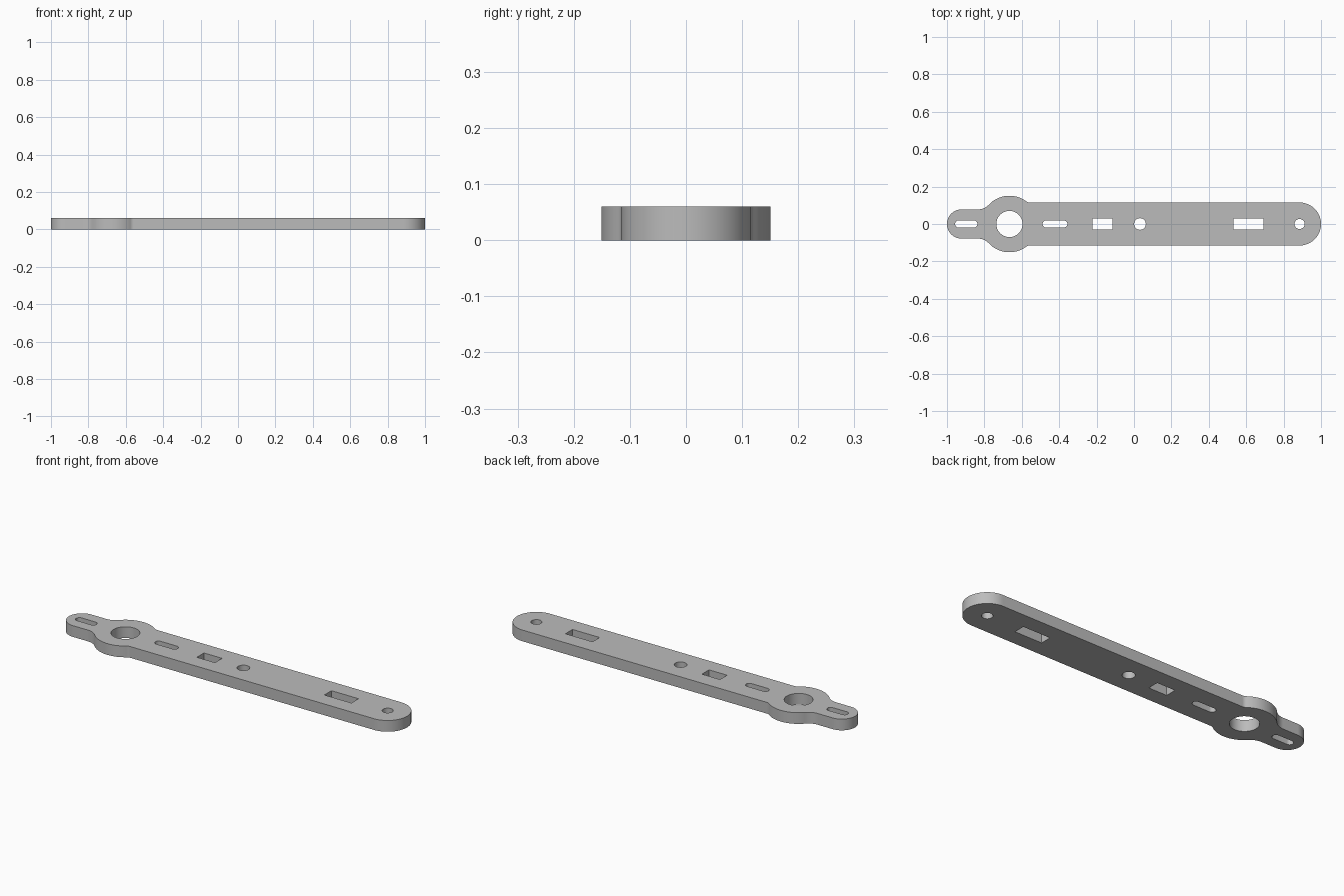
import bpy
import bmesh
from math import sin, cos, pi, sqrt, atan2

old = bpy.data.objects.get("Cube")
if old:
    bpy.data.objects.remove(old, do_unlink=True)

THICK = 0.06
END_X, END_R = 0.885, 0.115       # wide rounded end
RING_X, RING_R = -0.666, 0.151    # round boss
TAB_X, TAB_R = -0.922, 0.078      # narrow rounded tab


def arc(cx, cy, r, a0, a1, n=20):
    steps = [a0 + (a1 - a0) * i / n for i in range(n + 1)]
    return [(cx + r * cos(a), cy + r * sin(a)) for a in steps]


def circle(cx, r):
    return arc(cx, 0, r, 0, 2 * pi, 48)[:-1]


def slot(x0, x1, r):
    return arc(x1 - r, 0, r, -pi / 2, pi / 2, 12) + arc(x0 + r, 0, r, pi / 2, 3 * pi / 2, 12)


def rectangle(x0, x1, h):
    return [(x0, -h), (x1, -h), (x1, h), (x0, h)]


def fillet(edge_y, r, side):
    """Centre of the blend between a straight edge and the boss, and its angle from the boss."""
    dy = edge_y + r
    dx = side * sqrt((RING_R + r) ** 2 - dy ** 2)
    return RING_X + dx, dy, atan2(dy, dx)


# Upper half of the outline, from the wide end to the tab
body_r, tab_r = 0.03, 0.079
bx, by, ba = fillet(END_R, body_r, 1)
tx, ty, ta = fillet(TAB_R, tab_r, -1)
upper = arc(END_X, 0, END_R, 0, pi / 2)
upper += arc(bx, by, body_r, -pi / 2, ba - pi, 8)
upper += arc(RING_X, 0, RING_R, ba, ta, 28)[1:-1]
upper += arc(tx, ty, tab_r, ta - pi, -pi / 2, 12)
upper += arc(TAB_X, 0, TAB_R, pi / 2, pi)
outline = upper + [(x, -y) for x, y in reversed(upper[1:-1])]

# Outline and through holes
loops = [
    outline,
    slot(-0.957, -0.837, 0.019),
    circle(RING_X, 0.07),
    slot(-0.489, -0.356, 0.019),
    rectangle(-0.222, -0.115, 0.03),
    circle(0.032, 0.031),
    rectangle(0.532, 0.692, 0.03),
    circle(END_X, 0.027),
]

# Fill the flat plate, then extrude it to thickness
bm = bmesh.new()
edges = []
for loop in loops:
    verts = [bm.verts.new((x, y, 0)) for x, y in loop]
    edges += [bm.edges.new((v, verts[i - 1])) for i, v in enumerate(verts)]
bmesh.ops.triangle_fill(bm, edges=edges, use_beauty=True, use_dissolve=False)
top = bmesh.ops.extrude_face_region(bm, geom=bm.faces[:], use_keep_orig=True)
top_verts = [g for g in top["geom"] if isinstance(g, bmesh.types.BMVert)]
bmesh.ops.translate(bm, verts=top_verts, vec=(0, 0, THICK))
bmesh.ops.recalc_face_normals(bm, faces=bm.faces[:])
mesh = bpy.data.meshes.new("arm_plate")
bm.to_mesh(mesh)
bm.free()

plate = bpy.data.objects.new("arm_plate", mesh)
bpy.context.collection.objects.link(plate)

# Plain grey metal
grey = bpy.data.materials.new("plain_grey")
grey.use_nodes = True
colour = (0.5, 0.5, 0.5, 1)
grey.diffuse_color = colour
grey.node_tree.nodes["Principled BSDF"].inputs["Base Color"].default_value = colour
mesh.materials.append(grey)

# Smooth curved walls, crisp rims
bpy.ops.object.select_all(action="DESELECT")
plate.select_set(True)
bpy.context.view_layer.objects.active = plate
bpy.ops.object.shade_smooth_by_angle(angle=pi / 6)
